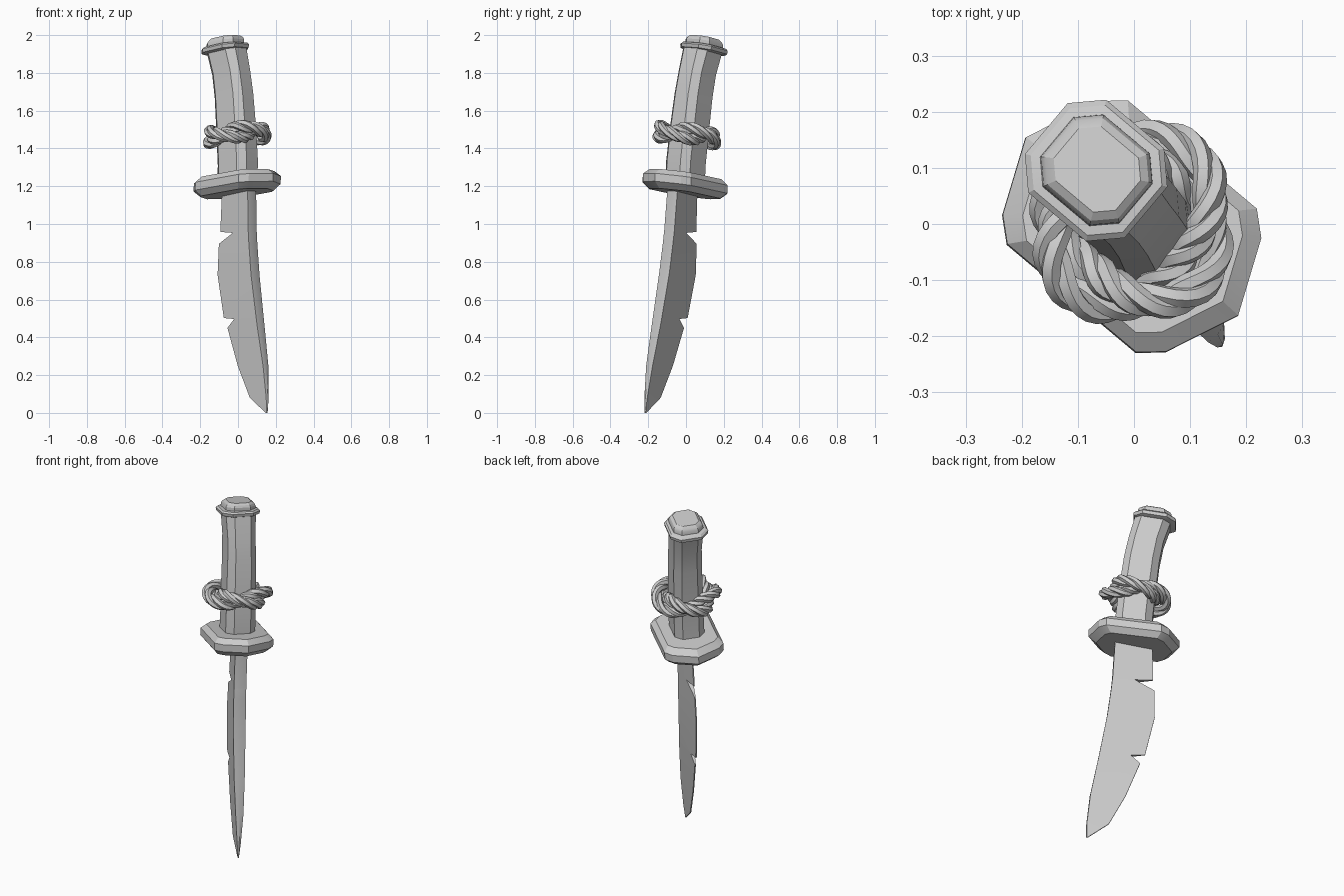
import bpy, bmesh
from math import sin, cos, pi, radians
from mathutils import Matrix

cube = bpy.data.objects.get("Cube")
if cube:
    bpy.data.objects.remove(cube)

# One plain grey for every part
grey = bpy.data.materials.new("plain grey")
grey.use_nodes = True
grey.diffuse_color = (0.6, 0.6, 0.6, 1)
bsdf = grey.node_tree.nodes["Principled BSDF"]
bsdf.inputs["Base Color"].default_value = (0.6, 0.6, 0.6, 1)
bsdf.inputs["Roughness"].default_value = 0.6

TURN = Matrix.Rotation(radians(-40), 4, 'Z')   # blade plane runs diagonally


def lean(z):
    """Sideways offset of the leaning centre line at a height."""
    return -0.067 + 0.05 * z


def finish(ob, angle):
    ob.data.materials.append(grey)
    bpy.ops.object.select_all(action='DESELECT')
    ob.select_set(True)
    bpy.context.view_layer.objects.active = ob
    bpy.ops.object.shade_smooth_by_angle(angle=radians(angle))


def loft(name, rings, angle=30):
    """Skin a stack of rings with equal point counts and cap both ends."""
    bm = bmesh.new()
    rows = [[bm.verts.new(TURN @ Matrix.Translation(p).translation) for p in r] for r in rings]
    n = len(rows[0])
    for low, high in zip(rows, rows[1:]):
        for i in range(n):
            j = (i + 1) % n
            bm.faces.new((low[i], low[j], high[j], high[i]))
    bm.faces.new(rows[0])
    bm.faces.new(rows[-1])
    bmesh.ops.recalc_face_normals(bm, faces=bm.faces)
    mesh = bpy.data.meshes.new(name)
    bm.to_mesh(mesh)
    bm.free()
    ob = bpy.data.objects.new(name, mesh)
    bpy.context.collection.objects.link(ob)
    finish(ob, angle)
    return ob


def place(outline, s0, z, k):
    """Set a flat outline square to the centre line; k is its slope."""
    return [(s0 + s, lean(z) + t, z + k * s - 0.05 * t) for s, t in outline]


def octagon(a, b):
    c = 0.45 * b
    return [(a, c - b), (a, b - c), (a - c, b), (c - a, b),
            (-a, b - c), (-a, c - b), (c - a, -b), (a - c, -b)]


# Blade: height, spine, full edge, cut edge at the nicks, half thickness
stations = [
    (0.00, 0.257, 0.250, 0.250, 0.003),
    (0.08, 0.256, 0.137, 0.137, 0.010),
    (0.25, 0.237, 0.046, 0.046, 0.022),
    (0.45, 0.197, -0.033, -0.033, 0.030),
    (0.497, 0.188, -0.056, 0.018, 0.031),
    (0.502, 0.187, -0.060, -0.060, 0.031),
    (0.73, 0.145, -0.113, -0.113, 0.035),
    (0.895, 0.123, -0.111, -0.111, 0.035),
    (0.953, 0.117, -0.104, -0.005, 0.035),
    (0.958, 0.116, -0.104, -0.104, 0.035),
    (1.22, 0.100, -0.100, -0.100, 0.035),
]
rings = []
for z, spine, full, edge, h in stations:
    t = lean(z)
    thin = 0.003 + (h - 0.003) * (edge - full) / (spine - full)
    rings.append([(spine + 0.004, t, z), (spine, t + h, z), (edge, t + thin, z),
                  (edge, t - thin, z), (spine, t - h, z)])
loft("blade", rings, 25)

# Guard: long six-sided plate with clipped corners and bevelled rims
quarter = [(0.19, 0.132), (0.15, 0.167)]
half = [(0.247, 0)] + quarter + [(-s, t) for s, t in reversed(quarter)]
plate = half + [(-s, -t) for s, t in half]
levels = [(-0.052, 0.84), (-0.02, 1), (0.022, 1), (0.05, 0.85)]
loft("guard", [place([(s * f, t * f) for s, t in plate], 0, 1.212 + dz, 0.14)
               for dz, f in levels], 20)

# Handle: bent octagonal grip
grip = [(0.0, 1.2, 0.100, 0.084, 0.14), (0.0, 1.32, 0.100, 0.084, 0.14),
        (-0.019, 1.5, 0.099, 0.083, 0.14), (-0.042, 1.68, 0.096, 0.080, 0.16),
        (-0.066, 1.80, 0.094, 0.079, 0.18), (-0.103, 1.92, 0.097, 0.084, 0.18)]
loft("handle", [place(octagon(a, b), s, z, k) for s, z, a, b, k in grip])

# Pommel: flange, neck and bevelled cap
cap = [(1.908, 0.096, 0.086), (1.916, 0.113, 0.105), (1.934, 0.116, 0.108),
       (1.943, 0.107, 0.099), (1.946, 0.092, 0.084), (1.964, 0.091, 0.083),
       (1.976, 0.085, 0.077), (1.987, 0.072, 0.063)]
loft("pommel", [place(octagon(a, b), -0.113, z, 0.18) for z, a, b in cap], 25)

# Rope ring: two cords wound round each other, three strands in each
STEPS = 72
for cord in range(2):
    for strand in range(3):
        name = f"rope_cord_{cord + 1}_strand_{strand + 1}"
        curve = bpy.data.curves.new(name, 'CURVE')
        curve.dimensions = '3D'
        curve.bevel_depth = 0.0185
        curve.bevel_resolution = 1
        spline = curve.splines.new('POLY')
        spline.points.add(STEPS - 1)
        spline.use_cyclic_u = True
        for i, point in enumerate(spline.points):
            th = 2 * pi * i / STEPS
            phi = -2 * th + pi * cord
            psi = -5 * th + 2 * pi * strand / 3
            r = 0.137 + 0.029 * cos(phi) + 0.016 * cos(psi)
            up = 0.029 * sin(phi) + 0.016 * sin(psi)
            s, t = r * cos(th), r * sin(th)
            p = TURN @ Matrix.Translation((s - 0.007, t, 1.47 + up + 0.14 * s - 0.05 * t)).translation
            point.co = (*p, 1)
        ob = bpy.data.objects.new(name, curve)
        bpy.context.collection.objects.link(ob)
        bpy.ops.object.select_all(action='DESELECT')
        ob.select_set(True)
        bpy.context.view_layer.objects.active = ob
        bpy.ops.object.convert(target='MESH')
        finish(bpy.context.view_layer.objects.active, 50)
